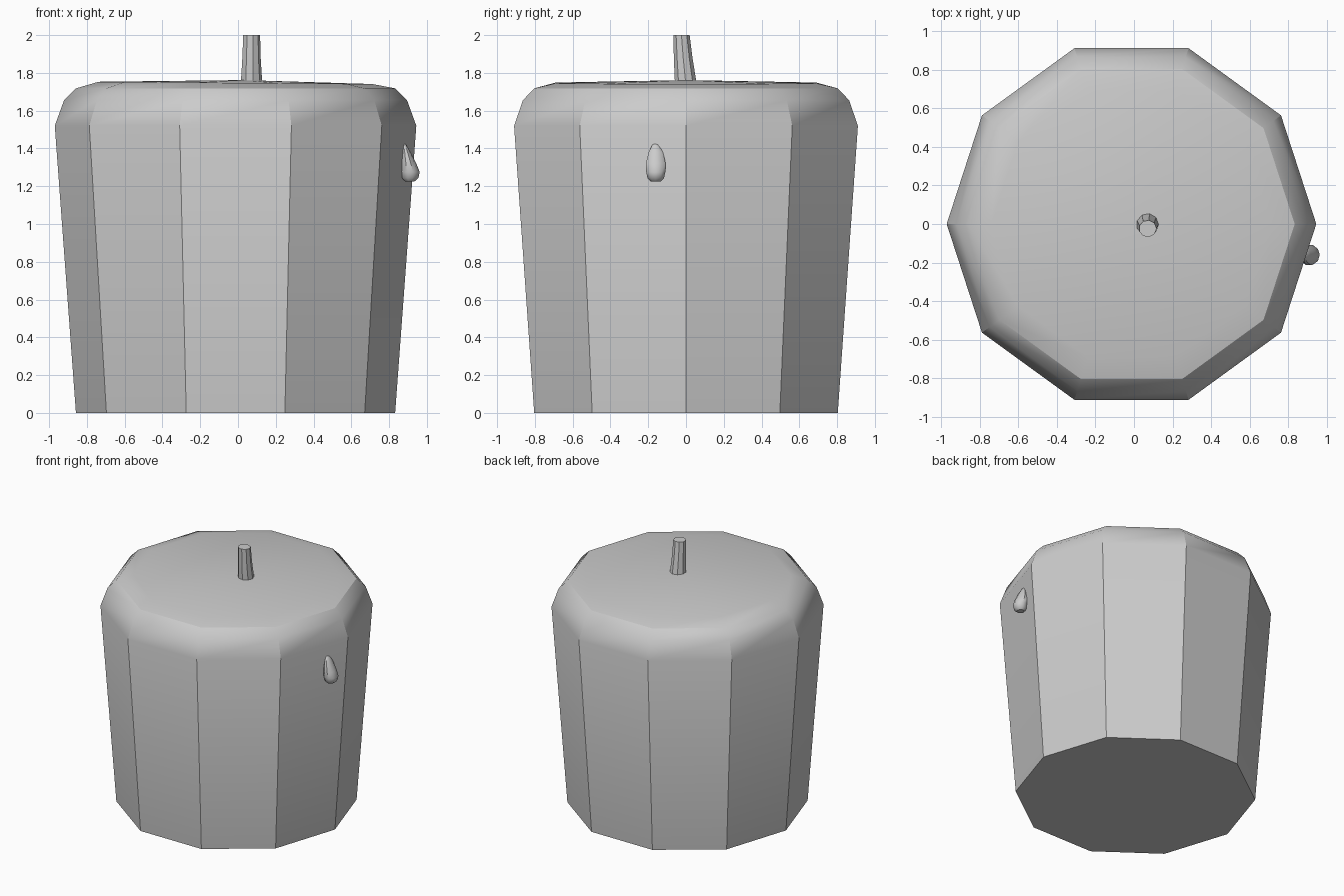
import bpy, bmesh
from math import cos, sin, tau, radians

if "Cube" in bpy.data.objects:
    bpy.data.objects.remove(bpy.data.objects["Cube"])


def loft(name, rings, sides, apex=None, tilt=0.0, angle=30):
    """Skin elliptical rings (x, y, z, rx, ry); close the top with a cap or apex."""
    bm = bmesh.new()
    loops = []
    for i, (x, y, z, rx, ry) in enumerate(rings):
        t = tilt if i == len(rings) - 1 else 0
        loops.append([bm.verts.new((x + rx * cos(tau * k / sides),
                                    y + ry * sin(tau * k / sides),
                                    z + t * cos(tau * k / sides)))
                      for k in range(sides)])
    for a, b in zip(loops, loops[1:]):
        for k in range(sides):
            n = (k + 1) % sides
            bm.faces.new((a[k], a[n], b[n], b[k]))
    bm.faces.new(loops[0][::-1])
    top = loops[-1]
    if apex:
        tip = bm.verts.new(apex)
        for k in range(sides):
            bm.faces.new((top[k], top[(k + 1) % sides], tip))
    else:
        bm.faces.new(top)
    bmesh.ops.recalc_face_normals(bm, faces=bm.faces)
    mesh = bpy.data.meshes.new(name)
    bm.to_mesh(mesh)
    bm.free()
    obj = bpy.data.objects.new(name, mesh)
    bpy.context.collection.objects.link(obj)
    bpy.ops.object.select_all(action='DESELECT')
    obj.select_set(True)
    bpy.context.view_layer.objects.active = obj
    bpy.ops.object.shade_smooth_by_angle(angle=radians(angle))
    return obj


# Ten-sided tapered body with rounded shoulder and slightly tilted top
profile = [(0.845, 0), (0.957, 1.52), (0.908, 1.655), (0.845, 1.718), (0.725, 1.747)]
loft("body", [(-0.013, 0, z, r, r) for r, z in profile], 10,
     apex=(0.03, 0, 1.762), tilt=-0.006)

# Short stem bending toward the front
loft("stem", [(0.07, 0.002, 1.72, 0.058, 0.058),
              (0.07, -0.004, 1.77, 0.057, 0.057),
              (0.07, -0.015, 1.88, 0.050, 0.050),
              (0.071, -0.024, 2.0, 0.046, 0.044)], 9)

# Drop clinging to the side
loft("drop", [(0.91, -0.16, 1.226, 0.025, 0.028),
              (0.911, -0.16, 1.243, 0.044, 0.046),
              (0.911, -0.16, 1.275, 0.051, 0.053),
              (0.902, -0.16, 1.32, 0.042, 0.055),
              (0.890, -0.16, 1.38, 0.024, 0.040),
              (0.880, -0.16, 1.42, 0.010, 0.018)], 10,
     apex=(0.876, -0.16, 1.43), angle=40)
